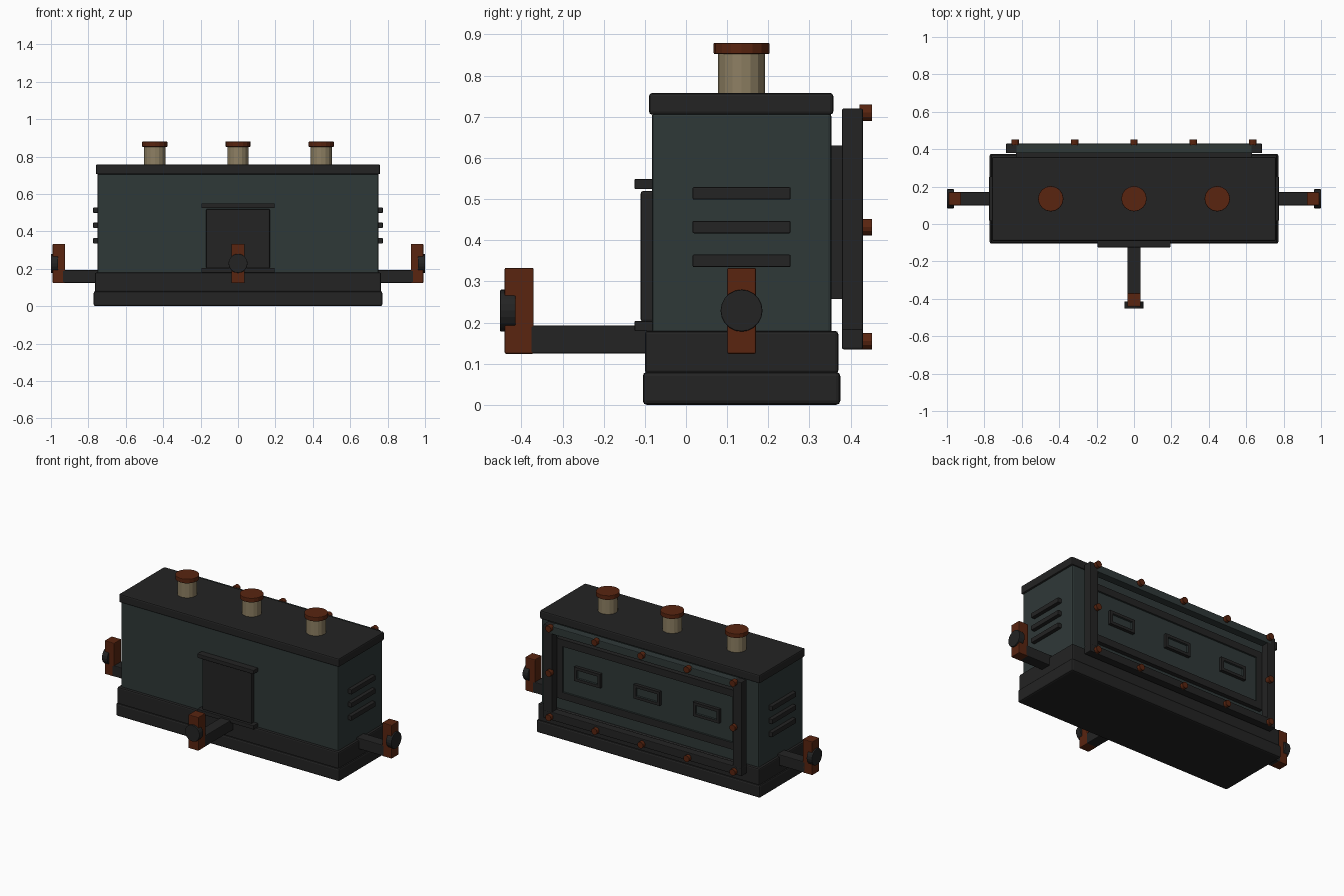
import bpy, bmesh
from math import pi
from mathutils import Matrix

if "Cube" in bpy.data.objects:
    bpy.data.objects.remove(bpy.data.objects["Cube"], do_unlink=True)


def material(name, rgb):
    m = bpy.data.materials.new(name)
    m.use_nodes = True
    m.diffuse_color = (*rgb, 1)
    m.node_tree.nodes["Principled BSDF"].inputs["Base Color"].default_value = (*rgb, 1)
    return m


DARK = material("charcoal", (0.017, 0.017, 0.017))
TEAL = material("dark_teal", (0.028, 0.040, 0.039))
RUST = material("rust_brown", (0.100, 0.018, 0.005))
TAN = material("tan_metal", (0.27, 0.215, 0.125))


def finish(name, bm, mats, bevel=0.0):
    me = bpy.data.meshes.new(name)
    bm.to_mesh(me)
    bm.free()
    ob = bpy.data.objects.new(name, me)
    bpy.context.scene.collection.objects.link(ob)
    for m in mats:
        me.materials.append(m)
    if bevel:
        mod = ob.modifiers.new("Bevel", "BEVEL")
        mod.width = bevel
        mod.segments = 2
    return ob


def box_mesh(x, y, z):
    bm = bmesh.new()
    size = [b - a for a, b in (x, y, z)]
    mid = [(a + b) / 2 for a, b in (x, y, z)]
    bmesh.ops.create_cube(bm, size=1, matrix=Matrix.Translation(mid) @ Matrix.Diagonal((*size, 1)))
    return bm


def box(name, x, y, z, mat, bevel=0.004):
    return finish(name, box_mesh(x, y, z), [mat], bevel)


def framed_panel(name, x, y, z, border, depth):
    # Dark box whose rear-facing side has a recessed teal field
    bm = box_mesh(x, y, z)
    back = [f for f in bm.faces if f.normal.y > 0.9]
    bmesh.ops.inset_region(bm, faces=back, thickness=border, depth=0)
    for f in back:
        f.material_index = 1
    bmesh.ops.inset_region(bm, faces=back, thickness=0.0005, depth=-depth)
    return finish(name, bm, [DARK, TEAL])


def cylinder(name, radius, length, center, axis, mat, sides=16, bevel=0.0):
    bm = bmesh.new()
    turn = {"X": Matrix.Rotation(pi / 2, 4, "Y"), "Y": Matrix.Rotation(pi / 2, 4, "X"),
            "Z": Matrix.Identity(4)}[axis]
    bmesh.ops.create_cone(bm, cap_ends=True, segments=sides, radius1=radius, radius2=radius,
                          depth=length, matrix=Matrix.Translation(center) @ turn)
    return finish(name, bm, [mat], bevel)


def sym(half):
    return (-half, half)


def sided(side, a, b):
    return tuple(sorted((side * a, side * b)))


MID_Y = 0.135

# Main housing: stepped base, body and roof
box("base_lower", sym(0.772), (-0.105, 0.375), (0, 0.08), DARK, 0.01)
box("base_upper", sym(0.765), (-0.10, 0.37), (0.075, 0.18), DARK, 0.008)
box("body", sym(0.75), (-0.083, 0.353), (0.17, 0.71), TEAL, 0.008)
box("roof", sym(0.76), (-0.09, 0.358), (0.705, 0.758), DARK, 0.008)

# Roof stacks
for i, x in enumerate((-0.445, 0, 0.445)):
    cylinder(f"stack_{i}", 0.057, 0.11, (x, MID_Y, 0.805), "Z", TAN)
    cylinder(f"stack_cap_{i}", 0.068, 0.027, (x, MID_Y, 0.866), "Z", RUST, 16, 0.003)

# Front door with guide rails
box("door", sym(0.17), (-0.11, -0.075), (0.202, 0.52), DARK, 0.006)
for name, z in (("lower", 0.179), ("upper", 0.524)):
    box(f"door_rail_{name}", sym(0.195), (-0.125, -0.08), (z, z + 0.025), DARK, 0.003)

# Front coupling arm
box("front_arm", sym(0.035), (-0.38, -0.09), (0.125, 0.193), DARK)
box("front_arm_block", sym(0.035), (-0.441, -0.37), (0.124, 0.333), RUST)
cylinder("front_arm_knob", 0.051, 0.038, (0, -0.433, 0.229), "Y", DARK, 20, 0.003)

# Side coupling arms and louvres
for side, label in ((1, "left"), (-1, "right")):
    box(f"{label}_arm", sided(side, 0.74, 0.94), (0.1, 0.17), (0.125, 0.193), DARK)
    box(f"{label}_arm_block", sided(side, 0.925, 0.991), (0.1, 0.17), (0.124, 0.333), RUST)
    cylinder(f"{label}_arm_knob", 0.051, 0.038, (side * 0.981, MID_Y, 0.229), "X", DARK, 20, 0.003)
    for i in range(3):
        z = 0.35 + i * 0.082
        box(f"{label}_louvre_{i}", sided(side, 0.74, 0.774), (0.016, 0.254),
            (z - 0.015, z + 0.015), DARK, 0.003)
    # Rear frame post
    box(f"{label}_rear_post", sided(side, 0.625, 0.684), (0.379, 0.43), (0.18, 0.72), DARK)

# Rear panel with small windows
framed_panel("rear_panel", sym(0.63), (0.345, 0.38), (0.257, 0.63), 0.062, 0.01)
for i, x in enumerate((-0.41, 0, 0.41)):
    framed_panel(f"rear_window_{i}", (x - 0.09, x + 0.09), (0.36, 0.39), (0.4, 0.487), 0.025, 0.012)

# Rear frame rails
box("rear_rail_top", sym(0.655), (0.379, 0.43), (0.672, 0.72), TEAL)
box("rear_rail_bottom", sym(0.684), (0.379, 0.43), (0.135, 0.186), DARK)

# Rust bolts around the rear frame
for row, z in enumerate((0.155, 0.432, 0.71)):
    for col in range(-2, 3):
        if row != 1 or abs(col) == 2:
            cylinder(f"rear_bolt_{row}_{col + 2}", 0.02, 0.03, (col * 0.318, 0.437, z), "Y", RUST, 12)
